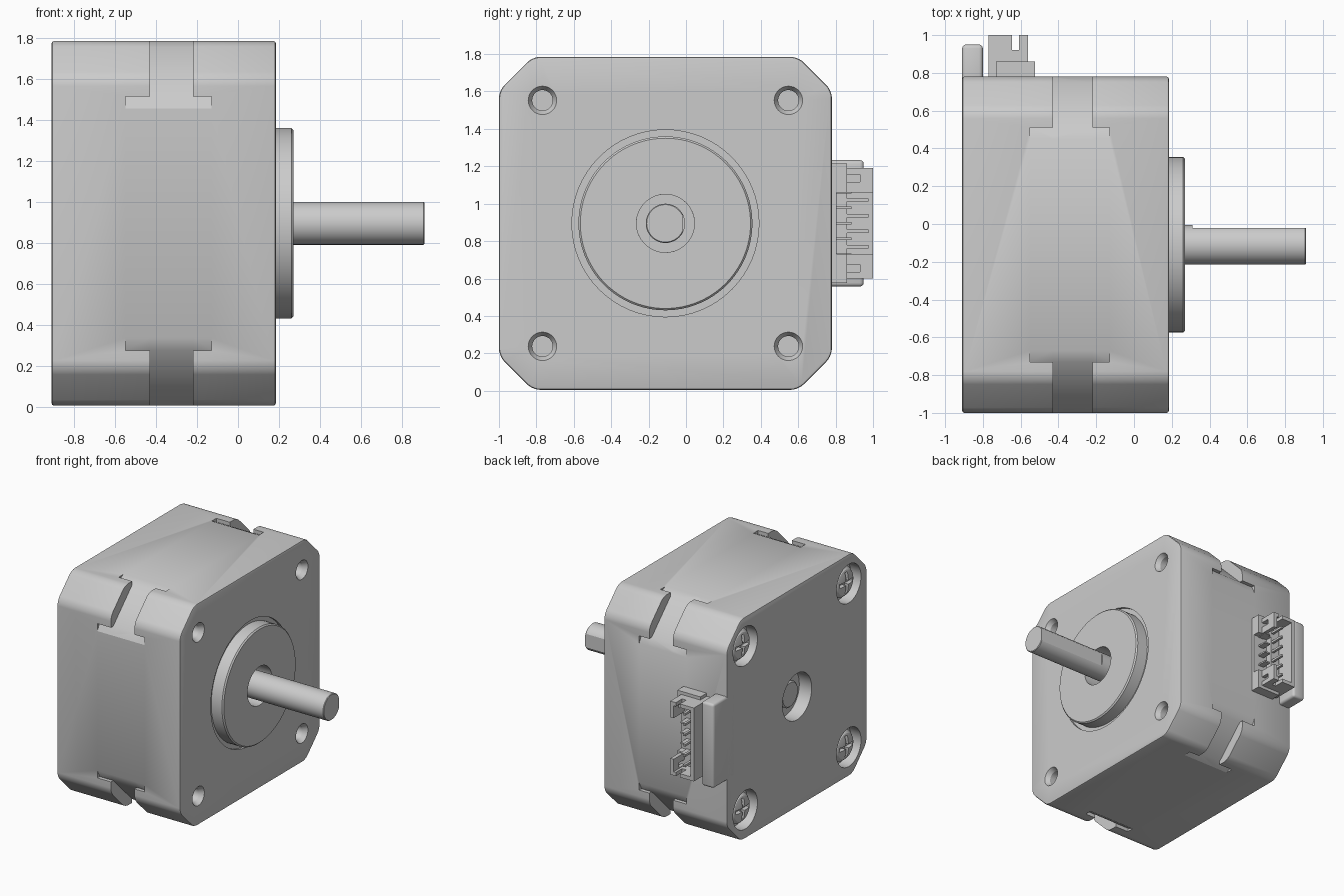
import bpy, bmesh
from math import pi
from mathutils import Matrix, Vector

if "Cube" in bpy.data.objects:
    bpy.data.objects.remove(bpy.data.objects["Cube"])

# Everything is modelled around the shaft axis (local x), then moved here
AXIS = Vector((0, -0.11, 0.895))
HALF, BACK, FRONT = 0.89, -0.91, 0.185
HOLE = 0.6575

grey = bpy.data.materials.new("motor grey")
grey.use_nodes = True
COLOUR = (0.6, 0.6, 0.6, 1)
grey.diffuse_color = COLOUR
grey.node_tree.nodes["Principled BSDF"].inputs["Base Color"].default_value = COLOUR


def finish(name, bm, turn=0, shift=(0, 0, 0)):
    """Turn bmesh into an object, rotated about the shaft axis."""
    bmesh.ops.recalc_face_normals(bm, faces=bm.faces)
    bm.transform(Matrix.Rotation(turn, 4, "X") @ Matrix.Translation(shift))
    mesh = bpy.data.meshes.new(name)
    bm.to_mesh(mesh)
    bm.free()
    mesh.materials.append(grey)
    ob = bpy.data.objects.new(name, mesh)
    ob.location = AXIS
    bpy.context.collection.objects.link(ob)
    return ob


def box(name, xs, ys, zs, bevel=0, **kw):
    bm = bmesh.new()
    bmesh.ops.create_cube(bm, size=1)
    for v in bm.verts:
        v.co = [r[0] if c < 0 else r[1] for c, r in zip(v.co, (xs, ys, zs))]
    if bevel:
        bmesh.ops.bevel(bm, geom=bm.edges[:], offset=bevel, segments=3,
                        profile=0.5, affect="EDGES")
    return finish(name, bm, **kw)


def lathe(name, profile, closed=False, steps=64, **kw):
    """Revolve (x, radius) points about the x axis."""
    bm = bmesh.new()
    vs = [bm.verts.new((x, 0, r)) for x, r in profile]
    es = [bm.edges.new(p) for p in zip(vs, vs[1:])]
    if closed:
        es.append(bm.edges.new((vs[-1], vs[0])))
    bmesh.ops.spin(bm, geom=vs + es, cent=(0, 0, 0), axis=(1, 0, 0),
                   angle=2 * pi, steps=steps)
    bmesh.ops.remove_doubles(bm, verts=bm.verts, dist=1e-5)
    return finish(name, bm, **kw)


def prism(name, outline, x0, x1, **kw):
    """Extrude a (y, z) outline along x."""
    bm = bmesh.new()
    face = bm.faces.new([bm.verts.new((x0, y, z)) for y, z in outline])
    new = bmesh.ops.extrude_face_region(bm, geom=[face])["geom"]
    bmesh.ops.translate(bm, vec=(x1 - x0, 0, 0),
                        verts=[g for g in new if isinstance(g, bmesh.types.BMVert)])
    return finish(name, bm, **kw)


def cut(ob, cutters):
    """Subtract the cutters for good and remove them."""
    for c in cutters:
        mod = ob.modifiers.new("cut", "BOOLEAN")
        mod.operation, mod.solver, mod.object = "DIFFERENCE", "EXACT", c
    bpy.context.view_layer.update()
    deps = bpy.context.evaluated_depsgraph_get()
    mesh = bpy.data.meshes.new_from_object(ob.evaluated_get(deps))
    ob.modifiers.clear()
    ob.data = mesh
    for c in cutters:
        bpy.data.objects.remove(c)


# Motor body: chamfered square prism with softened corners and rims
ch = HALF - 0.18
outline = [(HALF, -ch), (HALF, ch), (ch, HALF), (-ch, HALF),
           (-HALF, ch), (-HALF, -ch), (-ch, -HALF), (ch, -HALF)]
body = prism("motor_body", outline, BACK, FRONT)
bm = bmesh.new()
bm.from_mesh(body.data)
long_edges = [e for e in bm.edges if abs(e.verts[0].co.x - e.verts[1].co.x) > 0.5]
bmesh.ops.bevel(bm, geom=long_edges, offset=0.04, segments=5, profile=0.5, affect="EDGES")
rims = [e for e in bm.edges if abs(e.verts[0].co.x - e.verts[1].co.x) < 1e-4]
bmesh.ops.bevel(bm, geom=rims, offset=0.012, segments=2, profile=0.5, affect="EDGES")
bm.to_mesh(body.data)
bm.free()

# Cuts repeated at the four corners: slots, bent tabs, front and rear holes
a, b, d, out = HALF - 0.33, HALF - 0.27, HALF - 0.03, HALF + 0.1
slot = [(a, HALF), (b, d), (d, b), (HALF, a), (out, a), (out, out), (a, out)]
tab = [(a, HALF), (b, d), (b, out), (a, out)]
tab_side = [(z, y) for y, z in tab]
cutters = []
for i in range(4):
    t = i * pi / 2
    cutters += [
        prism("slot_cut", slot, -0.43, -0.22, turn=t),
        prism("tab_cut", tab, -0.55, -0.13, turn=t),
        prism("tab_cut", tab_side, -0.55, -0.13, turn=t),
        lathe("mount_cut", [(0.25, 0), (0.25, 0.078), (FRONT, 0.076), (0.15, 0.055),
                            (0, 0.055), (0, 0)], steps=32, turn=t, shift=(0, HOLE, HOLE)),
        lathe("rear_cut", [(-1, 0), (-1, 0.155), (-0.82, 0.155), (-0.82, 0)],
              steps=40, turn=t, shift=(0, HOLE, HOLE)),
    ]
# Recess around the boss, shaft bore and rear shaft opening
for x0, x1, r in ((0.165, 0.3, 0.5), (0.1, 0.3, 0.155), (-1, -0.8, 0.186)):
    cutters.append(lathe("round_cut", [(x0, 0), (x0, r), (x1, r), (x1, 0)]))
cut(body, cutters)

# Pilot boss
boss = lathe("pilot_boss", [(0.16, 0.155), (0.16, 0.465), (0.26, 0.465),
                            (0.27, 0.455), (0.27, 0.155)], closed=True, steps=96)

# Shaft with a flat
shaft = lathe("shaft", [(-0.85, 0), (-0.85, 0.095), (-0.84, 0.105), (0.905, 0.105),
                        (0.91, 0.1), (0.91, 0)])
cut(shaft, [box("flat_cut", (0.31, 1), (0.09, 0.2), (-0.2, 0.2))])

# Cross-head screws in the rear holes
screws = []
for i in range(4):
    pose = dict(turn=i * pi / 2, shift=(0, HOLE, HOLE))
    screw = lathe("rear_screw", [(-0.81, 0), (-0.81, 0.125), (-0.855, 0.122), (-0.88, 0.1),
                                 (-0.893, 0.06), (-0.897, 0)], steps=40, **pose)
    cut(screw, [box("cross_cut", (-1, -0.86), (-w, w), (-h, h), **pose)
                for w, h in ((0.015, 0.085), (0.085, 0.015))])
    screws.append(screw)

# Connector: cover block, base, open shroud
Y = HALF - 0.01
parts = [box("connector_cover", (BACK, -0.8), (Y - 0.1, 1.06), (-0.338, 0.338), 0.02),
         box("connector_base", (-0.73, -0.525), (Y, 0.97), (-0.32, 0.32))]
shroud = box("connector_shroud", (-0.77, -0.56), (Y, 1.11), (-0.295, 0.295))
cut(shroud, [box("cavity_cut", (-0.74, -0.59), (0.93, 1.2), (-0.265, 0.265)),
             box("window_cut", (-0.65, -0.5), (0.915, 1.2), (-0.165, 0.165)),
             box("notch_cut", (-0.645, -0.61), (1.03, 1.2), (-0.4, 0.4))]
    + [box("side_cut", (-0.62, -0.5), (0.9, 1.04), (min(s * 0.22, s * 0.26), max(s * 0.22, s * 0.26)))
       for s in (-1, 1)])
cut(parts[1], [box("base_window_cut", (-0.65, -0.5), (0.915, 1.2), (-0.165, 0.165))])

# Connector pins and the short ribs between them
for i in range(6):
    z = (i - 2.5) * 0.083
    parts.append(box("connector_pin", (-0.675, -0.655), (0.9, 1.085), (z - 0.009, z + 0.009)))
for i in range(5):
    z = (i - 2) * 0.083
    parts.append(box("connector_rib", (-0.62, -0.57), (0.9, 0.995), (z - 0.006, z + 0.006)))

# Smooth shading with sharp edges kept
bpy.ops.object.select_all(action="DESELECT")
for ob in [body, boss, shaft, shroud] + screws + parts:
    ob.select_set(True)
bpy.context.view_layer.objects.active = body
bpy.ops.object.shade_smooth_by_angle(angle=pi / 6)
